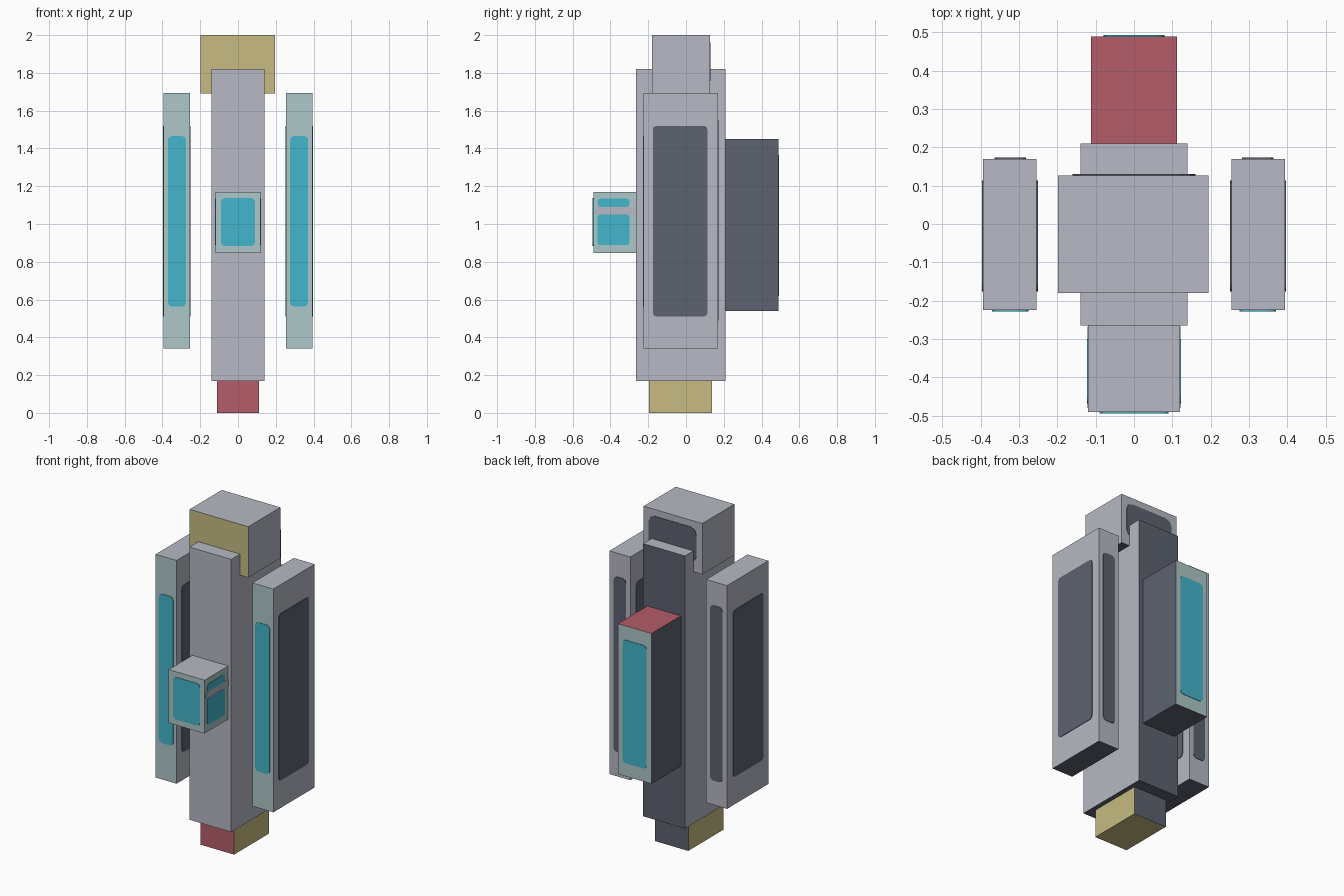
import bpy, bmesh
from mathutils import Vector

if "Cube" in bpy.data.objects:
    bpy.data.objects.remove(bpy.data.objects["Cube"])


def material(name, rgb):
    m = bpy.data.materials.new(name)
    lin = [(c / 255 / 12.92) if c < 10 else ((c / 255 + 0.055) / 1.055) ** 2.4 for c in rgb]
    m.diffuse_color = (*lin, 1)
    m.use_nodes = True
    m.node_tree.nodes["Principled BSDF"].inputs["Base Color"].default_value = m.diffuse_color
    return m


MATS = {
    "grey": material("light grey", (183, 185, 195)),
    "slate": material("dark slate", (93, 98, 112)),
    "teal": material("pale teal", (173, 199, 200)),
    "cyan": material("bright cyan", (68, 182, 204)),
    "gold": material("sand gold", (199, 187, 130)),
    "red": material("dusty red", (181, 92, 104)),
}
NAMES = list(MATS)
# Outward direction of each side: axis index and sign
SIDES = {"left": (0, -1), "right": (0, 1), "front": (1, -1),
         "back": (1, 1), "bottom": (2, -1), "top": (2, 1)}


def finish(name, bm, mats):
    bmesh.ops.recalc_face_normals(bm, faces=bm.faces)
    mesh = bpy.data.meshes.new(name)
    bm.to_mesh(mesh)
    bm.free()
    for key in mats:
        mesh.materials.append(MATS[key])
    obj = bpy.data.objects.new(name, mesh)
    bpy.context.collection.objects.link(obj)
    return obj


def box(name, x, y, z, base="grey", **colours):
    """Box between ranges, with a colour per named side."""
    bm = bmesh.new()
    bmesh.ops.create_cube(bm, size=1)
    for v in bm.verts:
        v.co = Vector([r[0] if c < 0 else r[1] for c, r in zip(v.co, (x, y, z))])
    bm.normal_update()
    for f in bm.faces:
        for side, (axis, sign) in SIDES.items():
            if f.normal[axis] * sign > 0.9:
                f.material_index = NAMES.index(colours.get(side, base))
    return finish(name, bm, NAMES)


def panel(name, side, at, across, z, colour, corner=0.02, lift=0.003):
    """Thin plate with clipped corners lying on a vertical side."""
    axis, sign = SIDES[side]
    (a, b), (c, d), k = across, z, corner
    h = k * 0.3
    outline = []
    for u, v, su, sv, flip in ((a, c, 1, 1, 0), (b, c, -1, 1, 1), (b, d, -1, -1, 0), (a, d, 1, -1, 1)):
        pts = [(u, v + sv * k), (u + su * h, v + sv * h), (u + su * k, v)]
        outline += pts[::-1] if flip else pts
    bm = bmesh.new()
    verts = [bm.verts.new((at, u, v) if axis == 0 else (u, at, v)) for u, v in outline]
    face = bm.faces.new(verts)
    new = bmesh.ops.extrude_face_region(bm, geom=[face])["geom"]
    for v in new:
        if isinstance(v, bmesh.types.BMVert):
            v.co[axis] += sign * lift
    return finish(name, bm, [colour])


# Central column
box("column", (-0.14, 0.14), (-0.265, 0.21), (0.17, 1.82), back="slate", bottom="slate")

# Head block
box("head_block", (-0.198, 0.195), (-0.18, 0.127), (1.692, 2.0), front="gold", bottom="slate")
panel("head_back_panel", "back", 0.127, (-0.16, 0.16), (1.75, 1.96), "slate", 0.04)

# Foot block
box("foot_block", (-0.112, 0.112), (-0.197, 0.138), (0, 0.175), base="gold",
    front="red", back="slate")

# Back pack
box("back_pack", (-0.112, 0.112), (0.21, 0.49), (0.54, 1.45), base="slate",
    top="red", back="teal")
panel("back_pack_window", "back", 0.49, (-0.08, 0.08), (0.62, 1.365), "cyan")

# Front cabin with split side windows
box("front_cabin", (-0.12, 0.12), (-0.491, -0.265), (0.847, 1.17), base="teal",
    top="grey", bottom="slate")
panel("cabin_front_window", "front", -0.491, (-0.09, 0.09), (0.883, 1.138), "cyan")
for side, at in (("left", -0.12), ("right", 0.12)):
    panel("cabin_lower_window_" + side, side, at, (-0.468, -0.3), (0.888, 1.05), "cyan", 0.012)
    panel("cabin_upper_window_" + side, side, at, (-0.468, -0.3), (1.09, 1.135), "cyan", 0.015)
    panel("cabin_band_" + side, side, at, (-0.48, -0.267), (1.05, 1.09), "grey", 0.002, 0.002)

# Side pods
for label, s in (("left", -1), ("right", 1)):
    x = sorted((s * 0.254, s * 0.394))
    strip = sorted((s * 0.275, s * 0.371))
    box(label + "_pod", x, (-0.225, 0.17), (0.342, 1.693), front="teal", bottom="slate")
    panel(label + "_pod_front_window", "front", -0.225, strip, (0.563, 1.465), "cyan")
    panel(label + "_pod_back_panel", "back", 0.17, (strip[0] + 0.007, strip[1] - 0.007),
          (0.49, 1.55), "slate")
    for side, at in (("left", x[0]), ("right", x[1])):
        panel(f"{label}_pod_{side}_panel", side, at, (-0.176, 0.114), (0.51, 1.52), "slate")
